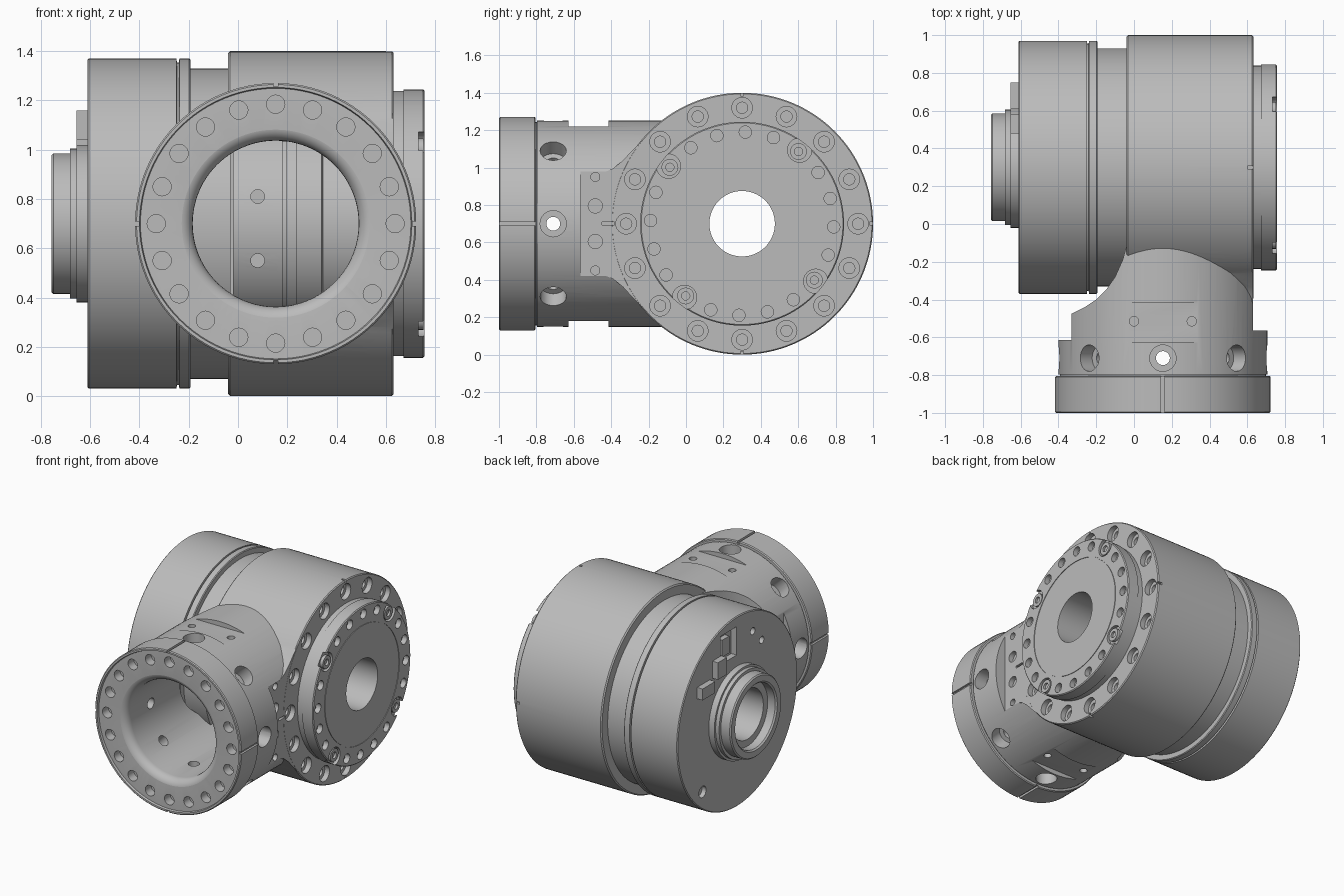
import bpy, bmesh, math
from mathutils import Matrix, Vector

cube = bpy.data.objects.get("Cube")
if cube:
    bpy.data.objects.remove(cube, do_unlink=True)

grey = bpy.data.materials.new("machined_grey")
grey.use_nodes = True
colour = (0.5, 0.5, 0.5, 1)
grey.diffuse_color = colour
grey.node_tree.nodes["Principled BSDF"].inputs["Base Color"].default_value = colour


def frame(origin, axis):
    """Matrix whose local z runs along the axis."""
    rot = Vector(axis).to_track_quat('Z', 'Y').to_matrix().to_4x4()
    return Matrix.Translation(origin) @ rot


def lathe(bm, profile, mat, seg=96, ring=False):
    """Revolve (radius, height) points; ring closes the profile on itself."""
    rows = []
    for r, h in profile:
        n = seg if r > 0 else 1
        rows.append([bm.verts.new(mat @ Vector((r * math.cos(math.tau * i / seg),
                                                r * math.sin(math.tau * i / seg), h)))
                     for i in range(n)])
    pairs = list(zip(rows, rows[1:])) + ([(rows[-1], rows[0])] if ring else [])
    for a, b in pairs:
        for i in range(seg):
            j = (i + 1) % seg
            quad = [a[i % len(a)], a[j % len(a)], b[j % len(b)], b[i % len(b)]]
            bm.faces.new(list(dict.fromkeys(quad)))


def box(bm, lo, hi, mat=Matrix()):
    lo, hi = Vector(lo), Vector(hi)
    size = Matrix.Diagonal((*(hi - lo), 1))
    bmesh.ops.create_cube(bm, size=1, matrix=mat @ Matrix.Translation((lo + hi) / 2) @ size)


def prism(bm, points, offset):
    """Extrude a flat outline by an offset."""
    face = bm.faces.new([bm.verts.new(p) for p in points])
    side = bmesh.ops.extrude_face_region(bm, geom=[face])["geom"]
    bmesh.ops.translate(bm, vec=offset, verts=[v for v in side if isinstance(v, bmesh.types.BMVert)])


def finish(name, bm):
    bmesh.ops.recalc_face_normals(bm, faces=bm.faces)
    mesh = bpy.data.meshes.new(name)
    bm.to_mesh(mesh)
    bm.free()
    obj = bpy.data.objects.new(name, mesh)
    bpy.context.collection.objects.link(obj)
    mesh.materials.append(grey)
    return obj


def part(name, profile, mat, seg=96, ring=True):
    bm = bmesh.new()
    lathe(bm, profile, mat, seg, ring)
    return finish(name, bm)


def combine(obj, bm, operation='DIFFERENCE'):
    """Apply a boolean with a temporary tool body."""
    tool = finish("tool", bm)
    mod = obj.modifiers.new("bool", 'BOOLEAN')
    mod.operation, mod.solver, mod.object = operation, 'EXACT', tool
    bpy.context.view_layer.objects.active = obj
    bpy.ops.object.modifier_apply(modifier=mod.name)
    bpy.data.objects.remove(tool, do_unlink=True)


def circle(radius, count, start=0):
    for i in range(count):
        a = math.radians(start) + math.tau * i / count
        yield radius * math.cos(a), radius * math.sin(a)


def rod(r, a, b):
    return [(0, a), (r, a), (r, b), (0, b)]


def stepped(r1, a, r2, b, c):
    return [(0, a), (r1, a), (r1, b), (r2, b), (r2, c), (0, c)]


drum_y, mid_z, port_x = 0.3, 0.7, 0.153
X = frame((0, drum_y, mid_z), (1, 0, 0))
PORT = frame((port_x, 0, mid_z), (0, -1, 0))


def on_x(y, z):
    """Frame along +x at an offset from the drum axis."""
    return frame((0, drum_y + y, mid_z + z), (1, 0, 0))


# Port tube with its front flange
body = part("joint_housing", [(0, -0.1), (0.553, -0.1), (0.553, 0.796), (0.545, 0.798), (0.545, 0.804),
            (0.565, 0.804), (0.571, 0.81), (0.571, 0.994), (0.565, 1), (0.553, 1),
            (0.549, 0.985), (0, 0.985)], PORT, ring=False)

# Swept shoulder on the right side and flat on the left
bm = bmesh.new()
outline = [(-0.6, -0.615), (-0.33, -0.615), (-0.33, -0.475), (-0.26, -0.44), (-0.2, -0.4),
           (-0.145, -0.345), (-0.1, -0.28), (-0.06, -0.19), (-0.03, -0.08), (-0.03, 0.3), (-0.6, 0.3)]
prism(bm, [(x, y, -0.1) for x, y in outline], (0, 0, 1.6))
box(bm, (0.6305, -0.565, 0.2), (0.9, 0.32, 1.2))
combine(body, bm)

# Small flats on the top and bottom of the tube
bm = bmesh.new()
for z in (1.22, -0.12):
    box(bm, (-0.1, -0.628, z), (0.4, -0.415, z + 0.3))
combine(body, bm)

# Web that flares from the tube flat into the drum face
bm = bmesh.new()
flare = [(-0.45, 0.27), (-0.39, 0.295), (-0.335, 0.34), (-0.29, 0.39), (-0.23, 0.45), (0, 0.45)]
web = [(0.4, y, mid_z + z) for y, z in flare] + [(0.4, y, mid_z - z) for y, z in reversed(flare)]
prism(bm, web, (0.2308, 0, 0))
combine(body, bm, 'UNION')

# Main drum joined to the tube
bm = bmesh.new()
lathe(bm, [(0.175, -0.04), (0.692, -0.04), (0.7, -0.032), (0.7, 0.625), (0.694, 0.6315),
           (0.175, 0.6315)], X, 128, True)
combine(body, bm, 'UNION')

# Port bore with a rounded lip
bm = bmesh.new()
lip = [(0.337 + 0.06 * (1 - math.cos(a)), 0.927 + 0.06 * math.sin(a))
       for a in (math.radians(d) for d in range(0, 91, 15))]
lathe(bm, [(0, -0.02), (0.337, -0.02)] + lip + [(0.397, 1.1), (0, 1.1)], PORT)
combine(body, bm)

# Flange bolt holes and rim slits
bm = bmesh.new()
for x, z in circle(0.485, 20):
    lathe(bm, rod(0.037, 0.92, 1.1), frame((port_x + x, 0, mid_z + z), (0, -1, 0)), 20)
for i in range(4):
    turn = PORT @ Matrix.Rotation(i * math.pi / 2, 4, 'Z')
    box(bm, (0.556, -0.009, 0.78), (0.62, 0.009, 1.05), turn)
combine(body, bm)

# Radial counterbores and small holes around the tube
bm = bmesh.new()
for x, z in circle(1, 8):
    lathe(bm, stepped(0.037, 0.28, 0.07, 0.46, 0.65), frame((port_x, -0.71, mid_z), (x, 0, z)), 24)
for x in (0.0, 0.306):
    for up in (1, -1):
        lathe(bm, rod(0.025, 0.45, 0.6), frame((x, -0.515, mid_z), (0, 0, up)), 16)
combine(body, bm)

# Drum face bolt circle, side strip holes and rim notches
bm = bmesh.new()
for y, z in circle(0.62, 16):
    lathe(bm, stepped(0.03, 0.54, 0.055, 0.595, 0.7), on_x(y, z), 24)
for y, z, r in ((-0.785, 0.25, 0.024), (-0.785, 0.095, 0.038)):
    for s in (1, -1):
        lathe(bm, rod(r, 0.595, 0.7), on_x(y, z * s), 20)
for i in range(4):
    box(bm, (0.682, -0.008, 0.6), (0.75, 0.008, 0.65), X @ Matrix.Rotation(i * math.pi / 2, 4, 'Z'))
combine(body, bm)

# Inner drum seen through the port
inner = part("inner_drum", [(0.18, -0.02), (0.45, -0.02), (0.45, 0.18), (0.435, 0.18), (0.435, 0.195),
             (0.45, 0.195), (0.45, 0.24), (0.44, 0.24), (0.44, 0.34), (0.425, 0.345),
             (0.425, 0.6), (0.18, 0.6)], X)
bm = bmesh.new()
for z in (0.81, 0.55):
    lathe(bm, rod(0.028, 0, 0.25), frame((0.08, 0, z), (0, -1, 0)), 20)
combine(inner, bm)

# Output flange with bolt circle and four screw pockets
flange = part("output_flange", [(0.175, 0.61), (0.538, 0.61), (0.538, 0.672), (0.545, 0.672), (0.545, 0.751),
              (0.539, 0.757), (0.417, 0.757), (0.417, 0.753), (0.411, 0.753), (0.411, 0.757),
              (0.175, 0.757)], X, 128)
bm = bmesh.new()
for i, (y, z) in enumerate(circle(0.49, 20, 52)):
    r, floor = (0.033, 0.72) if i % 5 else (0.065, 0.732)
    out = 1 if i % 5 else 1.02
    lathe(bm, rod(r, floor, 0.8), on_x(y * out, z * out), 24)
combine(flange, bm)
for y, z in circle(0.49, 4, 52):
    part("flange_screw", [(0, 0.725), (0.045, 0.725), (0.045, 0.753), (0.022, 0.753), (0.022, 0.738),
         (0, 0.738)], on_x(y, z), 20, False)

# Motor cover, split ring and neck
cover = part("motor_cover", [(0.176, -0.03), (0.63, -0.03), (0.63, -0.193), (0.665, -0.193), (0.67, -0.198),
             (0.67, -0.238), (0.655, -0.24), (0.655, -0.248), (0.67, -0.25), (0.67, -0.606),
             (0.664, -0.612), (0.176, -0.612)], X, 128)
bm = bmesh.new()
box(bm, (-0.7, 0.31, 1.1), (-0.57, 0.49, 1.3))
for y, z, r in ((-0.17, 0.5, 0.025), (-0.27, 0.4, 0.025), (0.39, -0.42, 0.04)):
    lathe(bm, rod(r, -0.7, -0.58), on_x(y, z), 20)
combine(cover, bm)

# Rear hub
part("rear_hub", [(0.176, -0.6), (0.32, -0.6), (0.32, -0.655), (0.305, -0.655), (0.305, -0.682),
     (0.285, -0.682), (0.285, -0.75), (0.277, -0.758), (0.235, -0.758),
     (0.225, -0.748), (0.225, -0.69), (0.176, -0.69)], X)

# Connector blocks on the rear face
for name, y, z, dy, dz, depth in (("connector_upper", 0.53, 1.1, 0.05, 0.06, -0.655),
                                  ("connector_lower", 0.68, 1.0, 0.07, 0.04, -0.655),
                                  ("socket_core", 0.42, 1.2, 0.04, 0.06, -0.605)):
    bm = bmesh.new()
    box(bm, (depth, y - dy, z - dz), (-0.56, y + dy, z + dz))
    finish(name, bm)

# Smooth curved surfaces and keep machined edges crisp
bpy.ops.object.select_all(action='DESELECT')
for obj in bpy.context.collection.objects:
    if obj.type == 'MESH' and grey.name in obj.data.materials:
        obj.select_set(True)
        bpy.context.view_layer.objects.active = obj
bpy.ops.object.shade_smooth_by_angle(angle=math.radians(30))
